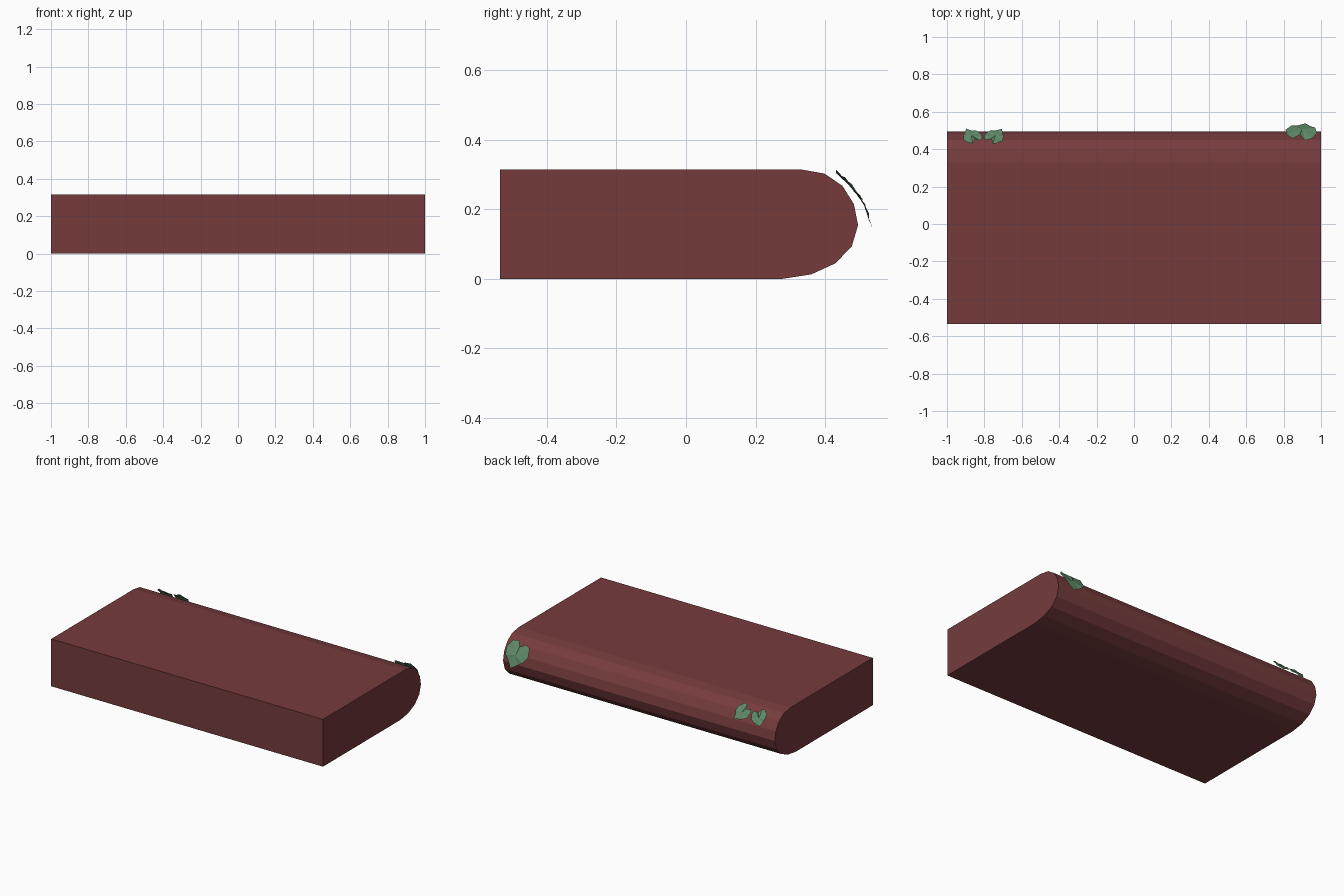
import bpy, math
from mathutils import Vector

if "Cube" in bpy.data.objects:
    bpy.data.objects.remove(bpy.data.objects["Cube"])


def material(name, rgb):
    m = bpy.data.materials.new(name)
    m.diffuse_color = (*rgb, 1)
    m.use_nodes = True
    m.node_tree.nodes["Principled BSDF"].inputs["Base Color"].default_value = m.diffuse_color
    return m


def mesh_object(name, verts, faces, mat):
    me = bpy.data.meshes.new(name)
    me.from_pydata(verts, [], faces)
    me.update()
    me.materials.append(mat)
    ob = bpy.data.objects.new(name, me)
    bpy.context.collection.objects.link(ob)
    return ob


brick_red = material("brick_red", (0.18, 0.044, 0.046))
leaf_green = material("leaf_green", (0.115, 0.25, 0.14))

# Coping brick: bullnose side profile (y, z) extruded along x
profile = [(-0.535, 0), (0.275, 0), (0.36, 0.013), (0.43, 0.045), (0.477, 0.094),
           (0.495, 0.155), (0.483, 0.215), (0.45, 0.268), (0.398, 0.303),
           (0.33, 0.315), (-0.535, 0.315)]
n = len(profile)
verts = [(x, y, z) for x in (-1, 1) for y, z in profile]
faces = [tuple(range(n))[::-1], tuple(range(n, 2 * n))]
faces += [(i, (i + 1) % n, n + (i + 1) % n, n + i) for i in range(n)]
# profile runs counter-clockwise seen from +x
brick = mesh_object("bullnose_brick", verts, faces, brick_red)

# Half of a heart-shaped leaf: u across, v towards the tip
half = [(0.2, -0.5), (0.4, -0.42), (0.5, -0.12), (0.38, 0.14), (0.22, 0.28)]
outline = [(0, -0.34)] + half + [(0, 0.5)] + [(-u, v) for u, v in reversed(half)]


def leaf(name, centre, width, length, turn, slope, bend):
    """Heart leaf lying on the bullnose; slope is its downhill (y, z) direction."""
    down = Vector((0, *slope)).normalized()
    out = Vector((0, -down.z, down.y))
    c, s = math.cos(turn), math.sin(turn)
    pts = []
    for i, (u, v) in enumerate([(0, 0)] + outline):
        a, b = u * width, v * length
        p, q = a * c + b * s, b * c - a * s
        ripple = 0.0 if i == 0 else (0.003 if i % 2 else -0.003)
        pts.append(Vector(centre) + Vector((p, 0, 0)) + down * q
                   + out * (ripple - bend * q * q))
    k = len(outline)
    # fan around the raised middle, facing outwards
    fan = [(0, 1 + (i + 1) % k, 1 + i) for i in range(k)]
    ob = mesh_object(name, pts, fan, leaf_green)
    if ob.data.polygons[0].normal.dot(out) < 0:
        ob.data.flip_normals()
    return ob


# One large leaf near the right end, two small ones near the left end
leaf("large_leaf", (0.899, 0.508, 0.223), 0.172, 0.175, 0.2, (0.47, -0.88), 2.0)
leaf("small_leaf_inner", (-0.74, 0.476, 0.266), 0.108, 0.118, 0.6, (0.66, -0.75), 1.0)
leaf("small_leaf_outer", (-0.87, 0.476, 0.264), 0.106, 0.114, -0.5, (0.66, -0.75), 1.0)
